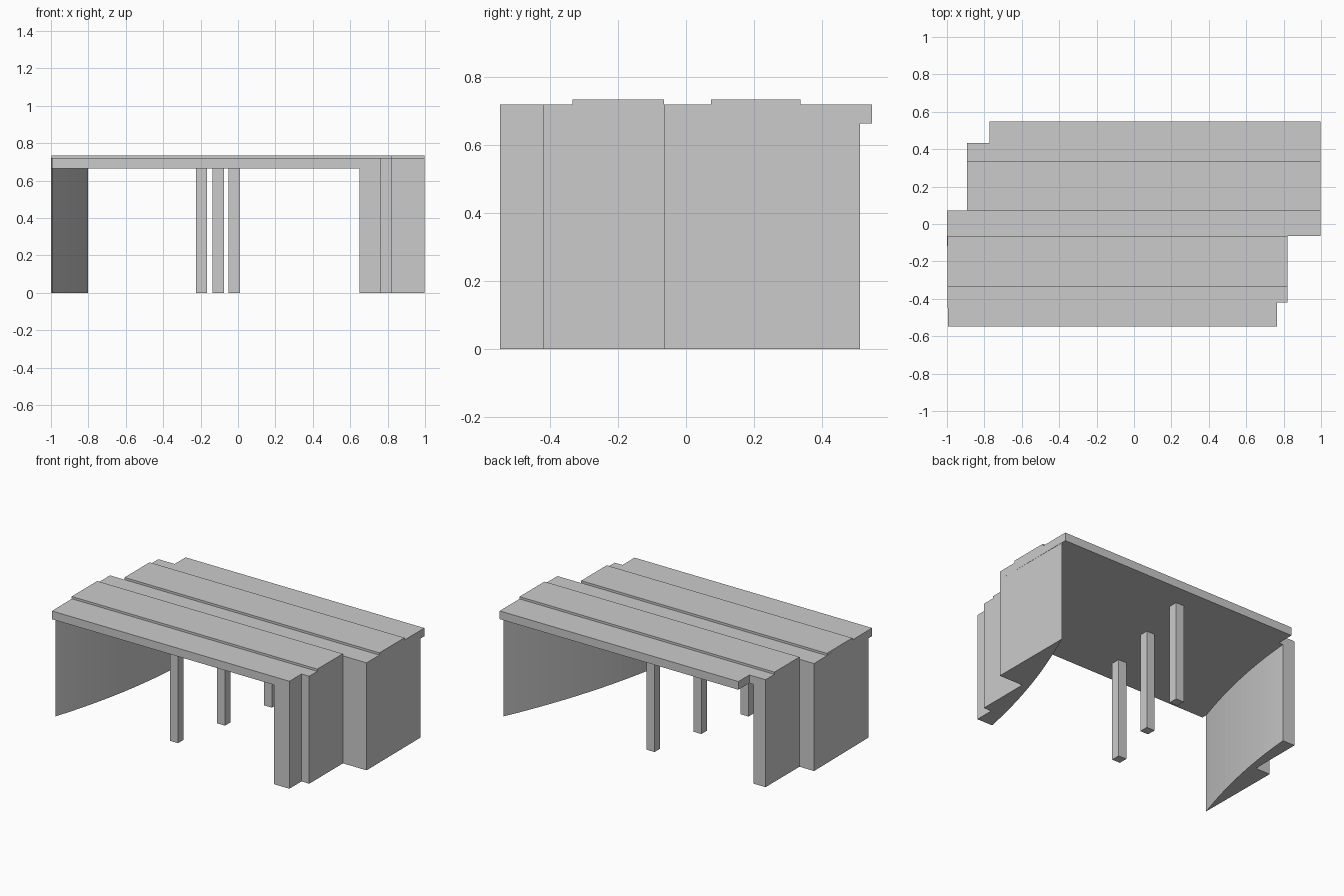
import bpy, bmesh

if "Cube" in bpy.data.objects:
    bpy.data.objects.remove(bpy.data.objects["Cube"])

def prism(name, outline, z0, z1):
    """Extrude a plan outline (x, y) between two heights."""
    bm = bmesh.new()
    face = bm.faces.new([bm.verts.new((x, y, z0)) for x, y in outline])
    top = bmesh.ops.extrude_face_region(bm, geom=[face])["geom"]
    for v in top:
        if isinstance(v, bmesh.types.BMVert):
            v.co.z = z1
    bmesh.ops.recalc_face_normals(bm, faces=bm.faces)
    me = bpy.data.meshes.new(name)
    bm.to_mesh(me)
    bm.free()
    ob = bpy.data.objects.new(name, me)
    bpy.context.collection.objects.link(ob)
    return ob

def rect(x0, x1, y0, y1):
    return [(x0, y0), (x1, y0), (x1, y1), (x0, y1)]

def bowed(a, b, bulge, n=14):
    """Shallow curve from a to b, bowed sideways in x."""
    pts = []
    for i in range(n + 1):
        t = i / n
        pts.append((a[0] + (b[0] - a[0]) * t + bulge * 4 * t * (1 - t),
                    a[1] + (b[1] - a[1]) * t))
    return pts

UNDER, DECK, RIDGE = 0.665, 0.72, 0.735

# Roof slab with stepped ends
prism("roof_slab", [(-0.995, -0.548), (0.765, -0.548), (0.765, -0.42), (0.822, -0.42),
                    (0.822, -0.063), (0.997, -0.063), (0.997, 0.548), (-0.772, 0.548),
                    (-0.772, 0.432), (-0.892, 0.432), (-0.892, 0.073), (-1.0, 0.073)],
      UNDER, DECK)

# Raised roof bands
prism("front_roof_band", rect(-0.998, 0.822, -0.335, -0.065), DECK, RIDGE)
prism("rear_roof_band", rect(-0.892, 0.997, 0.073, 0.338), DECK, RIDGE)

# Right wall: stepped outside, curved inside
prism("right_wall", bowed((0.995, 0.513), (0.65, -0.548), -0.035)
      + [(0.765, -0.548), (0.765, -0.42), (0.822, -0.42),
         (0.822, -0.063), (0.997, -0.063)], 0, UNDER)

# Left wall: the same idea turned around
prism("left_wall", bowed((-0.995, -0.513), (-0.803, 0.432), 0.03)
      + [(-0.892, 0.432), (-0.892, 0.073), (-1.0, 0.073)], 0, UNDER)

# Square posts in a diagonal row
for i, (x, y) in enumerate([(-0.195, -0.37), (-0.105, 0.0), (-0.02, 0.375)]):
    prism(f"post_{i + 1}", rect(x - 0.03, x + 0.03, y - 0.03, y + 0.03), 0, UNDER)
